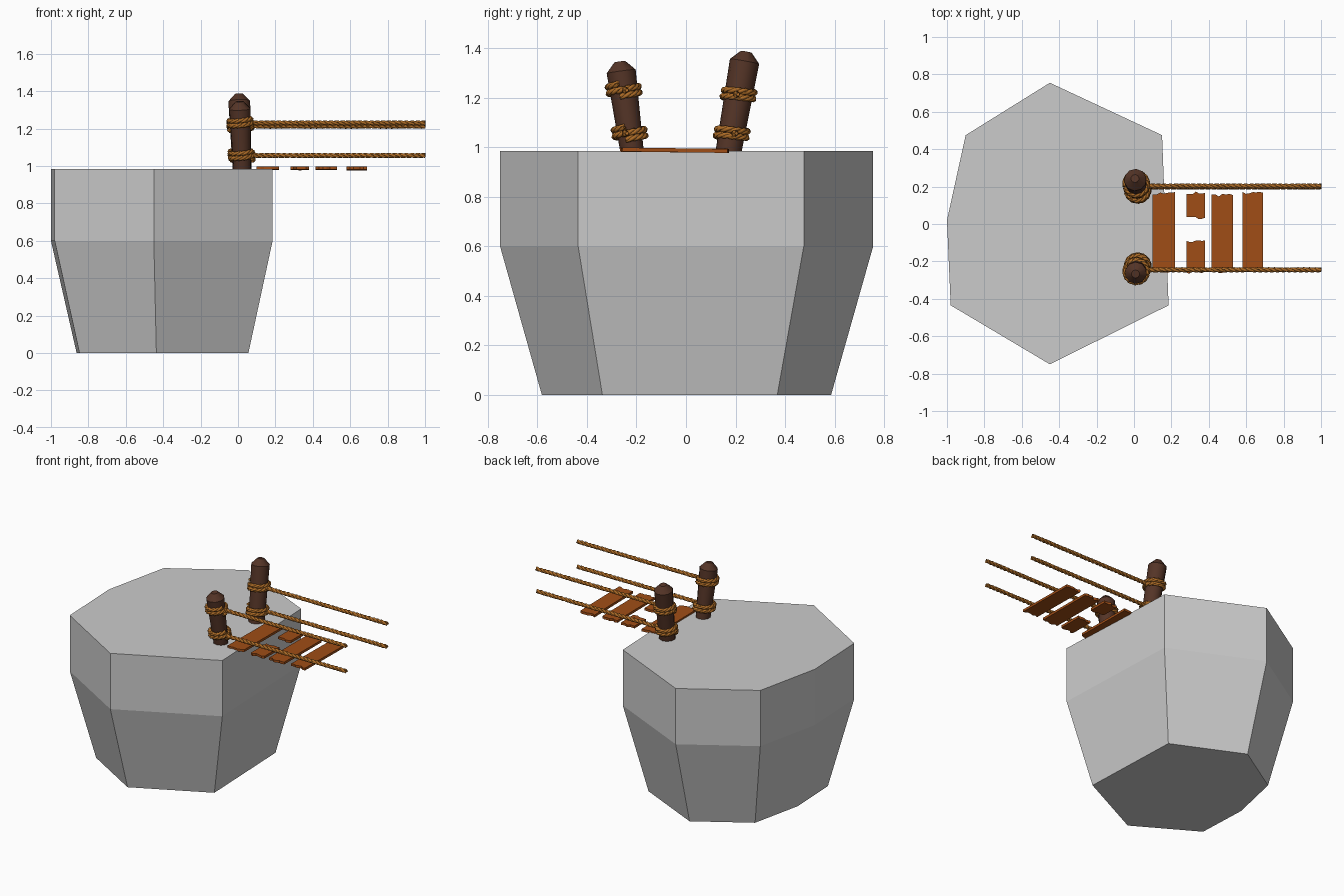
import bpy, bmesh, math, random
from mathutils import Vector, Matrix

random.seed(4)
cube = bpy.data.objects.get("Cube")
if cube:
    bpy.data.objects.remove(cube, do_unlink=True)


def material(name, rgb):
    m = bpy.data.materials.new(name)
    m.use_nodes = True
    m.diffuse_color = (*rgb, 1)
    bsdf = next(n for n in m.node_tree.nodes if n.type == 'BSDF_PRINCIPLED')
    bsdf.inputs["Base Color"].default_value = (*rgb, 1)
    return m


stone = material("grey_stone", (0.6, 0.6, 0.6))
bark = material("dark_wood", (0.09, 0.035, 0.02))
plank_wood = material("orange_wood", (0.35, 0.075, 0.008))
hemp = material("rope_brown", (0.42, 0.15, 0.02))


def add_mesh(name, bm, mat):
    bmesh.ops.recalc_face_normals(bm, faces=bm.faces)
    mesh = bpy.data.meshes.new(name)
    bm.to_mesh(mesh)
    bm.free()
    mesh.materials.append(mat)
    ob = bpy.data.objects.new(name, mesh)
    bpy.context.collection.objects.link(ob)
    return ob


def smooth(ob, degrees):
    bpy.ops.object.select_all(action='DESELECT')
    ob.select_set(True)
    bpy.context.view_layer.objects.active = ob
    bpy.ops.object.shade_smooth_by_angle(angle=math.radians(degrees))


def loft(bm, rings):
    """Skin a stack of equal rings and cap both ends."""
    rows = [[bm.verts.new(p) for p in ring] for ring in rings]
    n = len(rows[0])
    for low, high in zip(rows, rows[1:]):
        for i in range(n):
            j = (i + 1) % n
            bm.faces.new((low[i], low[j], high[j], high[i]))
    bm.faces.new(rows[0][::-1])
    bm.faces.new(rows[-1])


# Rock: seven-sided block that narrows to its foot
outline = [(-1, 0.02), (-0.98, -0.435), (-0.45, -0.75), (0.185, -0.435),
           (0.15, 0.475), (-0.45, 0.755), (-0.9, 0.475)]
centre_x, foot_scale = -0.39, 0.775
foot = [(centre_x + (x - centre_x) * foot_scale, y * foot_scale, 0) for x, y in outline]
bm = bmesh.new()
loft(bm, [foot] + [[(x, y, z) for x, y in outline] for z in (0.6, 0.985)])
add_mesh("rock", bm, stone)


# Ropes: three strands twisted about a path of (point, side, up) frames
def twisted_rope(name, frames, step_angle, offset=0.0068, thickness=0.0075):
    curve = bpy.data.curves.new(name, 'CURVE')
    curve.dimensions = '3D'
    curve.bevel_depth = thickness
    curve.bevel_resolution = 1
    curve.use_fill_caps = True
    for strand in range(3):
        spline = curve.splines.new('POLY')
        spline.points.add(len(frames) - 1)
        for i, (p, side, up) in enumerate(frames):
            a = i * step_angle + strand * math.tau / 3
            q = p + offset * (math.cos(a) * side + math.sin(a) * up)
            spline.points[i].co = (*q, 1)
    curve.materials.append(hemp)
    ob = bpy.data.objects.new(name, curve)
    bpy.context.collection.objects.link(ob)
    bpy.ops.object.select_all(action='DESELECT')
    ob.select_set(True)
    bpy.context.view_layer.objects.active = ob
    bpy.ops.object.convert(target='MESH')
    smooth(bpy.context.object, 60)


def rope_line(name, y, z, start=0.07, end=1.0, steps=90):
    side, up = Vector((0, 1, 0)), Vector((0, 0, 1))
    frames = [(Vector((start + (end - start) * i / steps, y, z)), side, up)
              for i in range(steps + 1)]
    twisted_rope(name, frames, math.tau / 9)


def rope_coil(name, centre, axis, radius=0.061, turns=2, rise=0.025, steps=72):
    turn = axis.to_track_quat('Z', 'Y')
    frames = []
    for i in range(steps + 1):
        t = i / steps
        a = math.tau * turns * t
        side = turn @ Vector((math.cos(a), math.sin(a), 0))
        frames.append((centre + side * radius + axis * rise * turns * (t - 0.5), side, axis))
    twisted_rope(name, frames, math.tau / 8)


# Posts: leaning logs with a blunt point, tied with two coils each
def post(label, base, top, foot_radius, head_radius, rope_y, rope_heights):
    base, top = Vector(base), Vector(top)
    axis = (top - base).normalized()
    length = (top - base).length
    profile = [(foot_radius, -0.01), (head_radius, length - 0.04), (0.022, length)]
    sides = 10
    bm = bmesh.new()
    loft(bm, [[(r * math.cos(math.tau * i / sides), r * math.sin(math.tau * i / sides), h)
               for i in range(sides)] for r, h in profile])
    place = Matrix.Translation(base) @ axis.to_track_quat('Z', 'Y').to_matrix().to_4x4()
    bmesh.ops.transform(bm, matrix=place, verts=bm.verts)
    smooth(add_mesh(label + "_post", bm, bark), 40)
    for level, y, z in zip(("lower", "upper"), rope_y, rope_heights):
        rope_coil(f"{label}_{level}_coil", base + axis * ((z - base.z) / axis.z), axis)
        rope_line(f"{label}_{level}_rope", y, z)


post("front", (0.022, -0.218, 0.985), (0.008, -0.267, 1.345), 0.047, 0.059,
     (-0.245, -0.245), (1.056, 1.23))
post("back", (0.022, 0.172, 0.985), (0.005, 0.243, 1.385), 0.052, 0.06,
     (0.197, 0.203), (1.056, 1.213))


# Planks: thin boards with splintered ends
def plank(name, x0, x1, y0, y1, thickness=0.016, teeth=6):
    def ragged(y, inward):
        return [(x0 + (x1 - x0) * i / teeth, y + inward * random.uniform(0, 0.018))
                for i in range(teeth + 1)]
    edge = ragged(y0, 1) + ragged(y1, -1)[::-1]
    tilt = random.uniform(-0.003, 0.003)
    bm = bmesh.new()
    loft(bm, [[(x, y, z + tilt * y / 0.2) for x, y in edge]
              for z in (0.979, 0.979 + thickness)])
    add_mesh(name, bm, plank_wood)


for name, *span in (("first_plank", 0.1, 0.22, -0.262, 0.172),
                    ("broken_plank_back", 0.28, 0.38, 0.022, 0.175),
                    ("broken_plank_front", 0.28, 0.38, -0.268, -0.08),
                    ("third_plank", 0.415, 0.53, -0.262, 0.165),
                    ("fourth_plank", 0.58, 0.69, -0.258, 0.175)):
    plank(name, *span)
